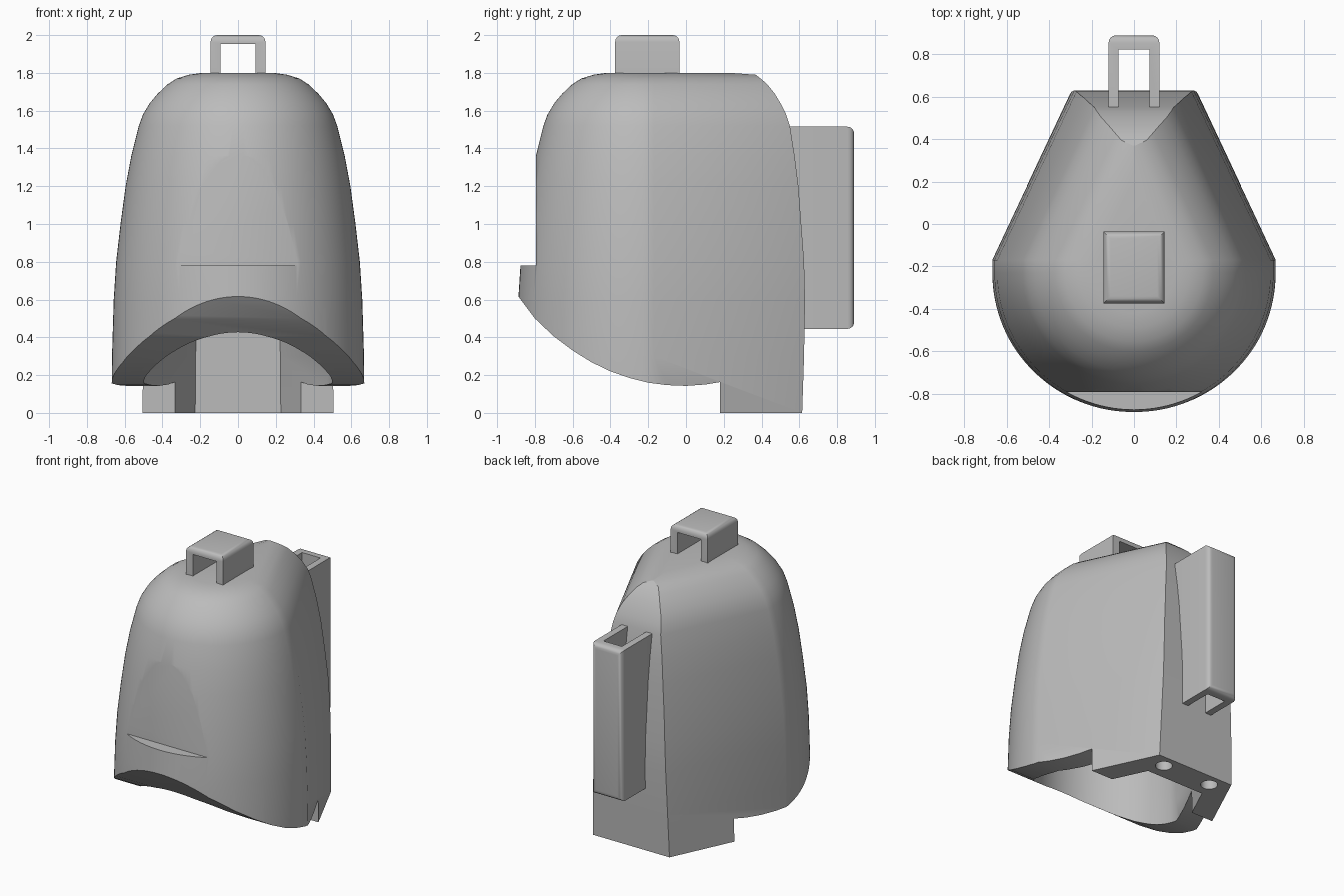
import bpy, bmesh, math
from mathutils import Vector

if "Cube" in bpy.data.objects:
    bpy.data.objects.remove(bpy.data.objects["Cube"], do_unlink=True)

grey = bpy.data.materials.new("plain grey")
grey.use_nodes = True
grey.diffuse_color = (0.5, 0.5, 0.5, 1)
grey.node_tree.nodes["Principled BSDF"].inputs["Base Color"].default_value = (0.5, 0.5, 0.5, 1)


def finish(bm, name):
    bmesh.ops.remove_doubles(bm, verts=bm.verts, dist=1e-4)
    bmesh.ops.recalc_face_normals(bm, faces=bm.faces)
    mesh = bpy.data.meshes.new(name)
    bm.to_mesh(mesh)
    bm.free()
    mesh.materials.append(grey)
    ob = bpy.data.objects.new(name, mesh)
    bpy.context.collection.objects.link(ob)
    return ob


def activate(ob):
    bpy.ops.object.select_all(action='DESELECT')
    ob.select_set(True)
    bpy.context.view_layer.objects.active = ob


def cut(ob, cutter):
    mod = ob.modifiers.new("cut", 'BOOLEAN')
    mod.operation, mod.solver, mod.object = 'DIFFERENCE', 'EXACT', cutter
    activate(ob)
    bpy.ops.object.modifier_apply(modifier=mod.name)
    bpy.data.objects.remove(cutter, do_unlink=True)


def smooth(ob):
    activate(ob)
    bpy.ops.object.shade_smooth_by_angle(angle=math.radians(30))


def box(name, lo, hi, round_dir=None, radius=0.035):
    """Box between two corners; edges of the side facing round_dir are rounded."""
    lo, hi = Vector(lo), Vector(hi)
    bm = bmesh.new()
    bmesh.ops.create_cube(bm, size=1)
    for v in bm.verts:
        v.co = (lo + hi) / 2 + v.co * (hi - lo)
    if round_dir:
        bm.normal_update()
        side = max(bm.faces, key=lambda f: f.normal.dot(Vector(round_dir)))
        bmesh.ops.bevel(bm, geom=list(side.edges), offset=radius, segments=4,
                        profile=0.5, affect='EDGES')
    return finish(bm, name)


def section(z, r, back):
    """Teardrop outline: round front, straight sides closing towards the back."""
    steps, corner, slope = 64, -0.17, 0.47
    pts = [(r * math.cos(a), -0.23 - r * math.sin(a), z)
           for a in (math.pi * i / steps for i in range(steps + 1))]
    end = min(back, corner + r / slope)
    half = max(r - slope * (end - corner), 0)
    return ([(half, end, z), (r, corner, z)] + pts
            + [(-r, corner, z), (-half, end, z)])


def loft(name, rows):
    bm = bmesh.new()
    loops = [[bm.verts.new(p) for p in section(*row)] for row in rows]
    for a, b in zip(loops, loops[1:]):
        for i in range(len(a)):
            j = (i + 1) % len(a)
            bm.faces.new((a[i], a[j], b[j], b[i]))
    bm.faces.new(loops[0])
    bm.faces.new(loops[-1])
    return finish(bm, name)


# Body shell: height, inset from widest outline, back position
PROFILE = [
    (0, 0, .615), (.3, .003, .625), (.6, .012, .63), (.8, .025, .625),
    (1, .048, .61), (1.2, .075, .595), (1.36, .105, .575), (1.52, .145, .55),
    (1.58, .167, .53), (1.64, .203, .5), (1.69, .245, .47), (1.74, .298, .43),
    (1.77, .345, .395), (1.79, .41, .37), (1.8, .48, .36)]
WIDE = 0.67
body = loft("body_shell", [(z, WIDE - d, back) for z, d, back in PROFILE])

# Hollow inside
WALL = 0.17
inner = [(z, WIDE - WALL - d, 0.41) for z, d, back in PROFILE if z < 1.6]
cut(body, loft("cavity_cutter", [(-0.1,) + inner[0][1:]] + inner[1:]))

# Curved lower edge, leaving the rear foot standing
CURVE = [(-.96, .73), (-.89, .62), (-.8, .5), (-.7, .405), (-.6, .33),
         (-.5, .268), (-.4, .22), (-.3, .185), (-.2, .16), (-.1, .147),
         (0, .143), (.1, .15), (.18, .163), (.18, -.2), (-.96, -.2)]
bm = bmesh.new()
face = bm.faces.new([bm.verts.new((-1, y, z)) for y, z in CURVE])
new = bmesh.ops.extrude_face_region(bm, geom=[face])["geom"]
bmesh.ops.translate(bm, vec=(2, 0, 0),
                    verts=[g for g in new if isinstance(g, bmesh.types.BMVert)])
cut(body, finish(bm, "edge_cutter"))

# Flat front recess with a ledge
cut(body, box("recess_cutter", (-.6, -1.2, .78), (.6, -.793, 1.6)))

# Two round sockets under the foot
for side in (-1, 1):
    bm = bmesh.new()
    bmesh.ops.create_cone(bm, cap_ends=True, segments=32, radius1=.055,
                          radius2=.055, depth=.5)
    bmesh.ops.translate(bm, verts=bm.verts, vec=(side * .19, .525, 0))
    cut(body, finish(bm, "socket_cutter"))
smooth(body)

# Top loop
loop = box("top_loop", (-.145, -.375, 1.74), (.145, -.035, 2), (0, 0, 1))
cut(loop, box("loop_cutter", (-.092, -1, 1.6), (.092, 1, 1.953)))
smooth(loop)

# Rear clip channel
clip = box("rear_clip", (-.12, .52, .445), (.12, .89, 1.515), (0, 1, 0))
cut(clip, box("clip_cutter", (-.072, .3, 0), (.072, .822, 2)))
smooth(clip)
